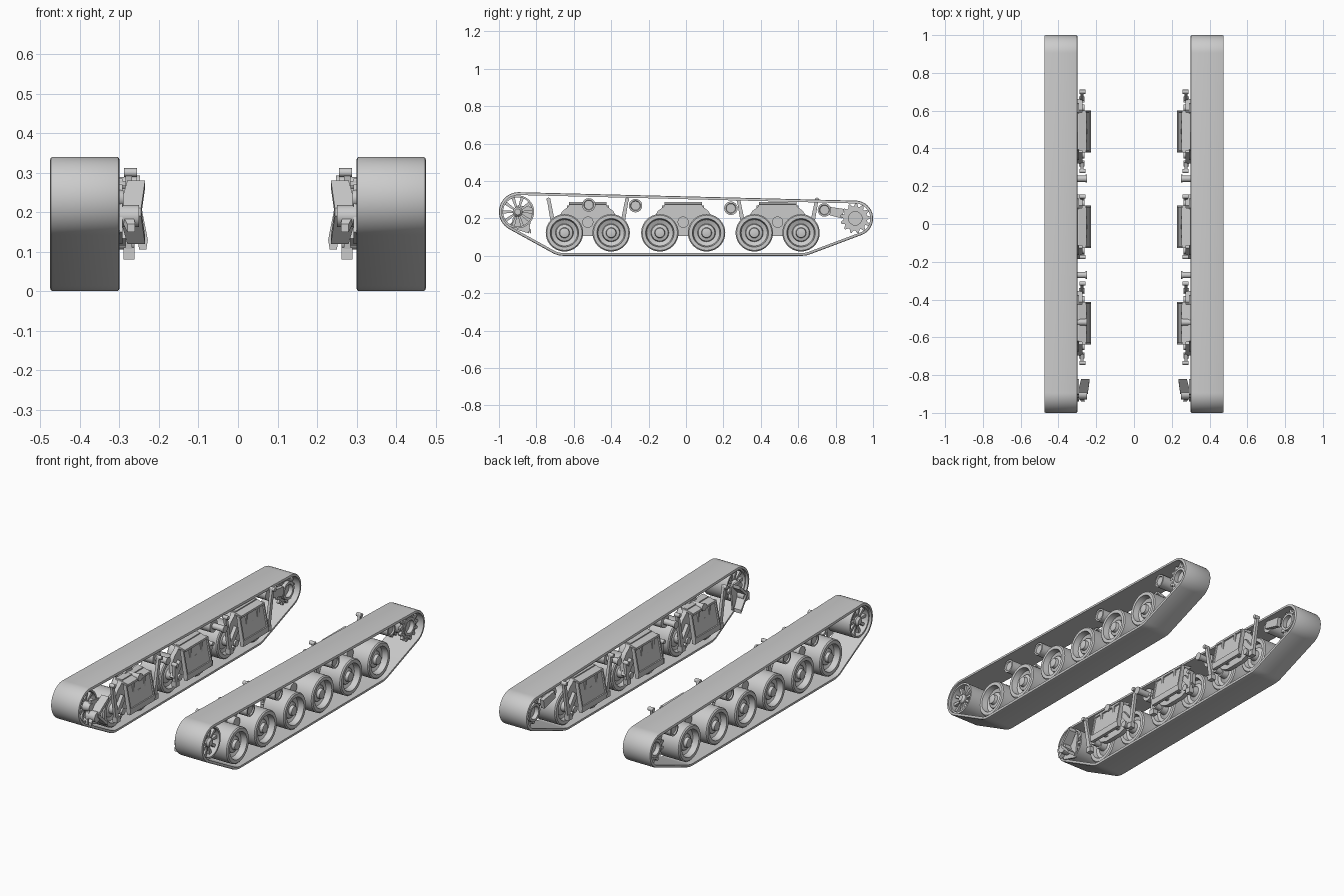
import bpy, bmesh
from math import sin, cos, pi, radians
from mathutils import Vector
from mathutils.geometry import convex_hull_2d

cube = bpy.data.objects.get("Cube")
if cube:
    bpy.data.objects.remove(cube)

grey = bpy.data.materials.new("plain_grey")
grey.use_nodes = True
COLOUR = (0.6, 0.6, 0.6, 1)
grey.diffuse_color = COLOUR
grey.node_tree.nodes["Principled BSDF"].inputs["Base Color"].default_value = COLOUR


def finish(name, bm):
    """Turn a bmesh of the left side into an object mirrored to the right."""
    bmesh.ops.recalc_face_normals(bm, faces=bm.faces)
    mesh = bpy.data.meshes.new(name)
    bm.to_mesh(mesh)
    bm.free()
    mesh.materials.append(grey)
    mesh.shade_smooth()
    mesh.set_sharp_from_angle(angle=radians(32))
    ob = bpy.data.objects.new(name, mesh)
    bpy.context.collection.objects.link(ob)
    mirror = ob.modifiers.new("mirror", 'MIRROR')
    mirror.use_mirror_merge = False
    return ob


def skin(bm, loops, ring=False):
    """Join loops of equal length with quads, capped or closed into a ring."""
    rows = [[bm.verts.new(p) for p in loop] for loop in loops]
    n = len(rows[0])
    for a, b in zip(rows, rows[1:] + (rows[:1] if ring else [])):
        for i in range(n):
            j = (i + 1) % n
            bm.faces.new((a[i], a[j], b[j], b[i]))
    if not ring:
        bm.faces.new(rows[0])
        bm.faces.new(rows[-1])


def circle(x, r, y, z, n=32):
    return [(x, y + r * cos(2 * pi * i / n), z + r * sin(2 * pi * i / n)) for i in range(n)]


def lathe(bm, profile, y, z, n=32, ring=False):
    skin(bm, [circle(x, r, y, z, n) for x, r in profile], ring)


def rod(bm, x0, x1, r, y, z, n=20):
    lathe(bm, [(x0, r), (x1, r)], y, z, n)


def plate(bm, outline, x0, x1):
    skin(bm, [[(x, y, z) for y, z in outline] for x in (x0, x1)])


def bar(bm, start, end, w0, w1, x0, x1):
    a, b = Vector(start), Vector(end)
    side = (b - a).normalized().orthogonal()
    plate(bm, [a + side * w0, b + side * w1, b - side * w1, a - side * w0], x0, x1)


# Track band wrapped round the idler, the sprocket and the two end wheels
IDLER, SPROCKET = (-0.9, 0.235), (0.905, 0.2)
corners = [(-0.895, 0.235, 0.105), (*SPROCKET, 0.095), (-0.655, 0.12, 0.12), (0.62, 0.12, 0.12)]
samples = [(c, 2 * pi * k / 64) for c in corners for k in range(64)]


def band_points(inset):
    return [(y + (r - inset) * cos(a), z + (r - inset) * sin(a)) for (y, z, r), a in samples]


order = convex_hull_2d([Vector(p) for p in band_points(0)])
bm = bmesh.new()
section = [(0.30, 0.015), (0.30, 0.007), (0.302, 0.002), (0.307, 0),
           (0.468, 0), (0.473, 0.002), (0.475, 0.007), (0.475, 0.015)]
loops = []
for x, inset in section:
    pts = band_points(inset)
    loops.append([(x, *pts[i]) for i in order])
skin(bm, loops, ring=True)
finish("track_band", bm)

# Road wheels: tyre, dished web and stepped hub
wheel_profile = [(0.30, 0.012), (0.30, 0.026), (0.335, 0.03), (0.345, 0.05), (0.34, 0.068),
                 (0.318, 0.075), (0.318, 0.094), (0.324, 0.1), (0.452, 0.1), (0.458, 0.094),
                 (0.458, 0.076), (0.425, 0.07), (0.415, 0.048), (0.43, 0.044),
                 (0.435, 0.028), (0.452, 0.025), (0.455, 0.012)]
bm = bmesh.new()
for y in (-0.65, -0.4, -0.14, 0.11, 0.365, 0.615):
    lathe(bm, wheel_profile, y, 0.123, 40)
    rod(bm, 0.262, 0.31, 0.018, y, 0.123)
finish("road_wheels", bm)

# Return rollers with their pins
bm = bmesh.new()
for y, z in ((-0.52, 0.272), (-0.27, 0.268), (0.24, 0.254), (0.74, 0.245)):
    lathe(bm, [(0.32, 0.024), (0.32, 0.036), (0.445, 0.036), (0.445, 0.027),
               (0.438, 0.024)], y, z, 24)
    if y < 0.5:
        rod(bm, 0.255, 0.33, 0.017, y, z)
        rod(bm, 0.248, 0.258, 0.021, y, z)
finish("return_rollers", bm)

# Spoked idler at the front
bm = bmesh.new()
iy, iz = IDLER
lathe(bm, [(0.315, 0.078), (0.315, 0.088), (0.46, 0.088), (0.46, 0.078)], iy, iz, 40, ring=True)
lathe(bm, [(0.29, 0.02), (0.315, 0.026), (0.45, 0.026), (0.462, 0.016)], iy, iz, 24)
for k in range(10):
    d = Vector((cos(2 * pi * k / 10), sin(2 * pi * k / 10)))
    for x in (0.33, 0.425):
        bar(bm, Vector(IDLER) + d * 0.02, Vector(IDLER) + d * 0.082, 0.005, 0.009, x, x + 0.018)
finish("idler_wheel", bm)

# Idler mount: axle boss with splayed fins
bm = bmesh.new()
rod(bm, 0.25, 0.31, 0.028, iy, 0.19)
for tip, x0 in (((-0.82, 0.27), 0.235), ((-0.83, 0.13), 0.235), ((-0.94, 0.16), 0.26)):
    ty, tz = tip
    skin(bm, [[(0.30, iy, 0.2 + s), (x0 + 0.01, iy, 0.2 + s), (x0, ty, tz + s), (0.28, ty, tz + s)]
              for s in (-0.01, 0.01)])
plate(bm, [(-0.94, 0.15), (-0.84, 0.12), (-0.82, 0.26), (-0.9, 0.27)], 0.292, 0.302)
finish("idler_mount", bm)

# Toothed sprocket at the rear
bm = bmesh.new()
sy, sz = SPROCKET


def gear_loop(x, inner, outer):
    return [(x, sy + (outer if k % 4 < 2 else inner) * cos(2 * pi * k / 52),
             sz + (outer if k % 4 < 2 else inner) * sin(2 * pi * k / 52)) for k in range(52)]


for x in (0.335, 0.425):
    skin(bm, [gear_loop(x, 0.064, 0.08), gear_loop(x + 0.015, 0.064, 0.08),
              gear_loop(x + 0.015, 0.045, 0.045), gear_loop(x, 0.045, 0.045)], ring=True)
    for k in range(13):
        a = 2 * pi * (k + 0.1) / 13
        rod(bm, x - 0.004, x + 0.019, 0.005, sy + 0.057 * cos(a), sz + 0.057 * sin(a), 8)
lathe(bm, [(0.315, 0.036), (0.315, 0.05), (0.445, 0.05), (0.445, 0.036)], sy, sz, 24, ring=True)
rod(bm, 0.34, 0.42, 0.04, sy, sz, 24)
finish("drive_sprocket", bm)

# Arm joining the rear roller to the sprocket
bm = bmesh.new()
bar(bm, (0.74, 0.245), (0.84, 0.225), 0.02, 0.026, 0.302, 0.325)
finish("rear_roller_arm", bm)

# Bogies: shouldered body, top ledge, and sloping framed panel
CENTRES = (-0.525, -0.015, 0.49)
half = [(0.06, 0.105), (0.15, 0.14), (0.15, 0.215), (0.135, 0.24), (0.105, 0.262), (0.095, 0.285)]
bm = bmesh.new()
for c in CENTRES:
    outline = [(c + y, z) for y, z in half] + [(c - y, z) for y, z in reversed(half)]
    plate(bm, outline, 0.292, 0.318)
    skin(bm, [[(x, c + s * 0.1, z) for s in (-1, 1)] + [(x, c + s * 0.1, z + 0.012) for s in (1, -1)]
              for x, z in ((0.252, 0.258), (0.33, 0.276))])
    for s in (-1, 1):
        bar(bm, (c + s * 0.05, 0.13), (c + s * 0.05, 0.26), 0.008, 0.008, 0.25, 0.30)
    rod(bm, 0.25, 0.36, 0.03, c, 0.18)
finish("bogie_bodies", bm)

bm = bmesh.new()
for c in CENTRES:
    skin(bm, [[(0.232, y, 0.105), (0.228, y, 0.13), (0.255, y, 0.268),
               (0.275, y, 0.268), (0.25, y, 0.105)] for y in (c - 0.112, c + 0.112)])
bmesh.ops.recalc_face_normals(bm, faces=bm.faces)
bm.normal_update()
fronts = [f for f in bm.faces if f.normal.x < -0.9 and f.calc_center_median().z > 0.15]
bmesh.ops.inset_individual(bm, faces=fronts, thickness=0.013, depth=0)
bmesh.ops.inset_individual(bm, faces=fronts, thickness=0.002, depth=-0.007)
finish("bogie_panels", bm)

# Levers beside each bogie, with pivots and feet
bm = bmesh.new()
for c in CENTRES:
    long = abs(c) > 0.1
    for s in (-1, 1):
        foot = (c + s * (0.17 if long else 0.15), 0.09)
        top = (c + s * (0.21 if long else 0.16), 0.305 if long else 0.21)
        bar(bm, foot, top, 0.013, 0.009, 0.268, 0.284)
        rod(bm, 0.256, 0.288, 0.011, top[0], top[1] - 0.005, 12)
        plate(bm, [(foot[0] + dy, foot[1] + dz) for dy, dz in
                   ((-0.016, -0.01), (0.016, -0.01), (0.016, 0.02), (-0.016, 0.02))], 0.262, 0.29)
        bar(bm, (c + s * 0.1, 0.2), (c + s * 0.16, 0.125), 0.016, 0.014, 0.272, 0.30)
finish("bogie_levers", bm)
